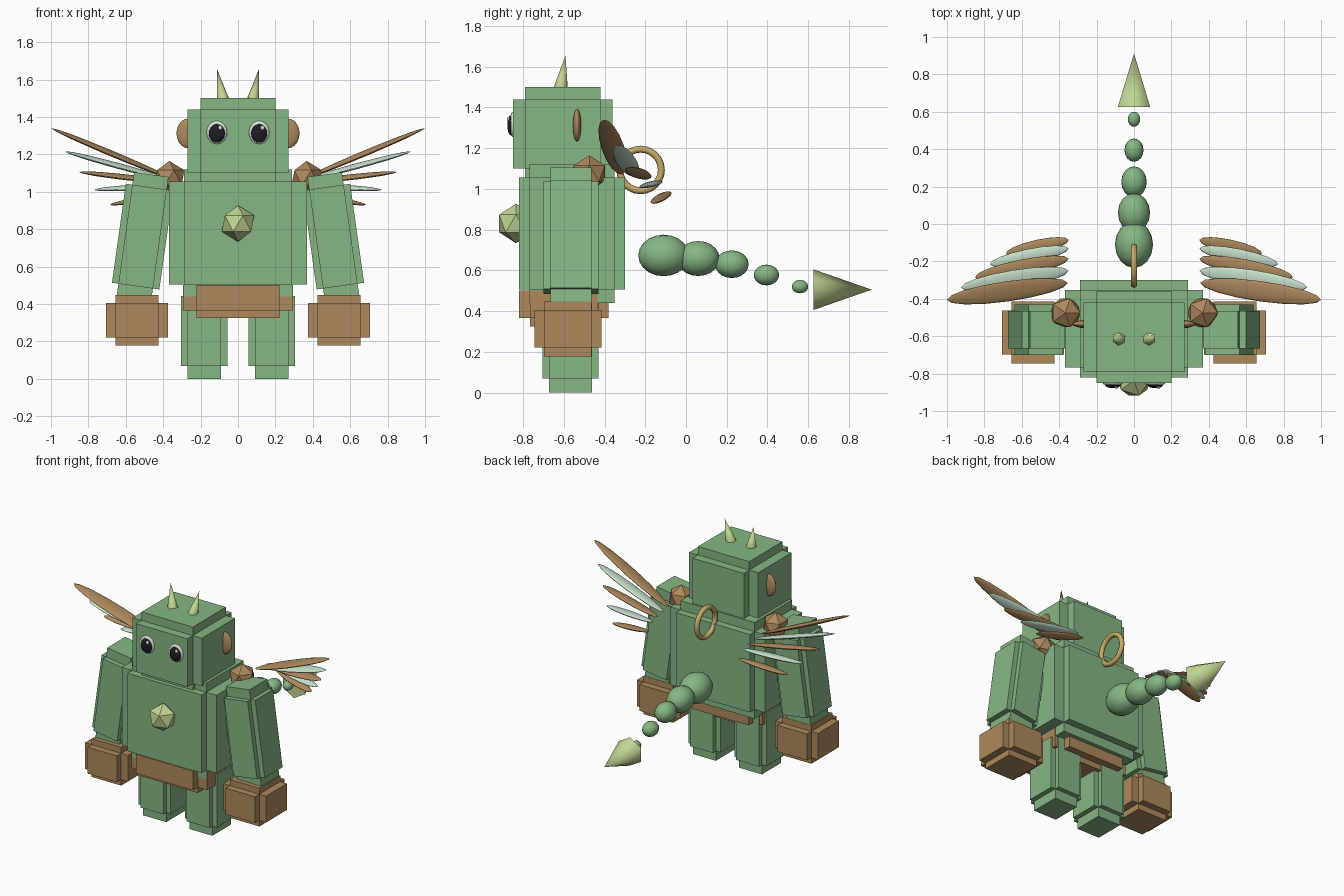
import bpy
from math import radians
from mathutils import Vector, Matrix

cube = bpy.data.objects.get("Cube")
if cube:
    bpy.data.objects.remove(cube, do_unlink=True)


def material(name, r, g, b):
    m = bpy.data.materials.new(name)
    m.use_nodes = True
    m.diffuse_color = (r, g, b, 1)
    m.node_tree.nodes["Principled BSDF"].inputs["Base Color"].default_value = (r, g, b, 1)
    return m


green = material("moss green", .24, .47, .23)
brown = material("leather brown", .42, .25, .11)
lime = material("pale lime", .53, .66, .29)
mint = material("pale mint", .58, .76, .61)
gold = material("gold", .58, .41, .14)
black = material("black", .012, .012, .018)
white = material("eye white", .72, .78, .70)


def finish(name, mat, smooth=False):
    ob = bpy.context.object
    ob.name = name
    ob.data.materials.append(mat)
    if smooth:
        bpy.ops.object.shade_smooth()
    return ob


def stepped_box(name, center, outer, inner, mat, tilt=0):
    """Three crossed boxes, each reaching the full size along one axis only."""
    parts = []
    for axis in range(3):
        size = list(inner)
        size[axis] = outer[axis]
        bpy.ops.mesh.primitive_cube_add(size=2)
        ob = bpy.context.object
        ob.data.transform(Matrix.Diagonal((*size, 1)))
        parts.append(ob)
    for ob in parts:
        ob.select_set(True)
    bpy.ops.object.join()
    ob = finish(name, mat)
    ob.location = center
    ob.rotation_euler.y = tilt
    return ob


def ellipsoid(name, center, radii, mat, rotation=(0, 0, 0), segments=16, rings=10):
    bpy.ops.mesh.primitive_uv_sphere_add(segments=segments, ring_count=rings,
                                         location=center, rotation=rotation)
    bpy.context.object.scale = radii
    return finish(name, mat, True)


def gem(name, center, radius, mat):
    bpy.ops.mesh.primitive_ico_sphere_add(subdivisions=1, radius=radius, location=center)
    return finish(name, mat)


def spike(name, base, tip, radius, mat, sides=6):
    base, tip = Vector(base), Vector(tip)
    axis = tip - base
    bpy.ops.mesh.primitive_cone_add(vertices=sides, radius1=radius, depth=axis.length,
                                    location=(base + tip) / 2)
    ob = finish(name, mat, True)
    ob.rotation_euler = axis.to_track_quat('Z', 'Y').to_euler()
    bpy.ops.object.shade_smooth_by_angle(angle=radians(65))
    return ob


# Trunk, head and belt
stepped_box("torso", (0, -.56, .78), (.37, .26, .34), (.29, .208, .275), green)
stepped_box("head", (0, -.605, 1.27), (.27, .245, .23), (.2, .185, .17), green)
stepped_box("belt", (0, -.6, .433), (.295, .22, .108), (.222, .165, .068), brown)
gem("belly_gem", (0, -.835, .83), .097, lime)

# Paired parts; the model's left is +x
for side, s in (("left", 1), ("right", -1)):
    stepped_box(side + "_leg", (s * .18, -.567, .255), (.125, .138, .255),
                (.09, .105, .187), green)
    stepped_box(side + "_arm", (s * .51, -.565, .76), (.128, .135, .335),
                (.093, .1, .267), green, radians(-8 * s))
    stepped_box(side + "_glove", (s * .54, -.58, .313), (.167, .165, .135),
                (.115, .117, .093), brown)
    gem(side + "_shoulder_gem", (s * .367, -.475, 1.075), .09, brown)
    ellipsoid(side + "_ear", (s * .265, -.535, 1.312), (.064, .021, .08), brown)
    spike(side + "_horn", (s * .08, -.615, 1.495), (s * .112, -.592, 1.655), .035, lime)

    # Eye with pupil and glint
    ellipsoid(side + "_eye", (s * .113, -.85, 1.317), (.055, .016, .062), white)
    ellipsoid(side + "_pupil", (s * .113, -.86, 1.312), (.043, .017, .05), black)
    ellipsoid(side + "_glint", (s * .113 + .018, -.873, 1.342), (.011, .007, .012), white)

    # Wing: a fan of flat feathers from root to tip
    feathers = (
        ((.355, -.315, 1.07), (1, -.405, 1.34), .055, brown),
        ((.35, -.25, 1.06), (.925, -.34, 1.215), .05, mint),
        ((.35, -.185, 1.05), (.85, -.285, 1.105), .045, brown),
        ((.35, -.13, 1.035), (.77, -.215, 1.01), .04, mint),
        ((.35, -.085, .985), (.685, -.16, .93), .038, brown),
    )
    for i, (root, tip, width, mat) in enumerate(feathers):
        a, b = (Vector((s * p[0], p[1], p[2])) for p in (root, tip))
        along = (b - a).normalized()
        normal = along.cross(Vector((0, 1, .15))).normalized()
        across = normal.cross(along)
        frame = Matrix((along, across, normal)).transposed()
        ellipsoid(f"{side}_feather_{i + 1}", (a + b) / 2, ((b - a).length / 2, width, .014),
                  mat, frame.to_euler(), 16, 8)

# Ring on the back
bpy.ops.mesh.primitive_torus_add(major_radius=.102, minor_radius=.017, major_segments=24,
                                 minor_segments=8, location=(0, -.223, 1.093),
                                 rotation=(0, radians(90), 0))
finish("back_ring", gold, True)

# Tail of shrinking beads with a pointed tip
beads = ((-.11, .673, .102), (.06, .658, .086), (.225, .63, .068),
         (.395, .577, .051), (.56, .52, .033))
for i, (y, z, r) in enumerate(beads):
    ellipsoid(f"tail_bead_{i + 1}", (0, y, z), (r, r * 1.22, r), green)
spike("tail_tip", (0, .625, .505), (0, .912, .505), .1, lime)
